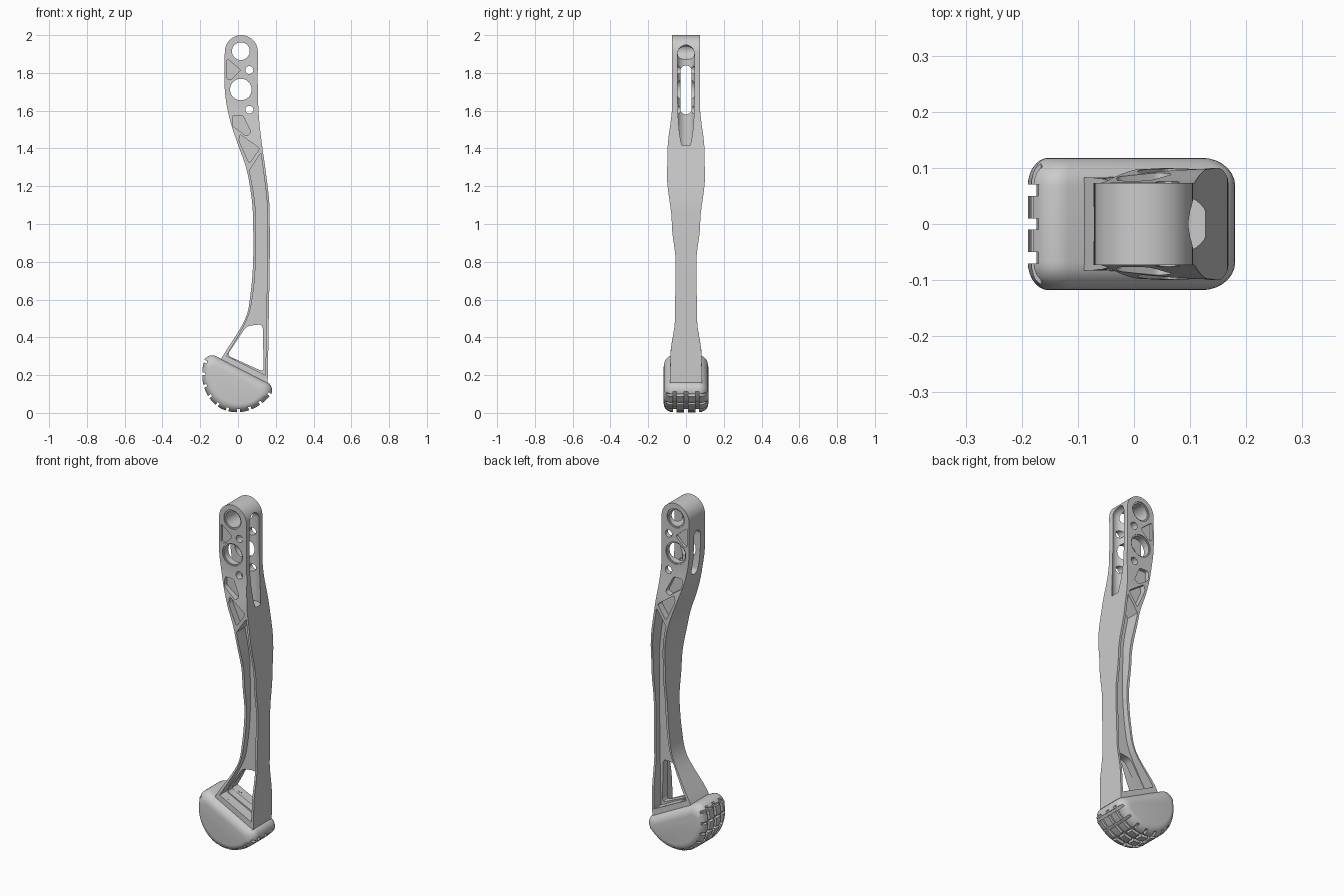
import bpy, bmesh
from math import sin, cos, pi, radians, atan2

if "Cube" in bpy.data.objects:
    bpy.data.objects.remove(bpy.data.objects["Cube"])


def loft(name, rings):
    """Solid skin through a list of equal-length rings, capped at both ends."""
    bm = bmesh.new()
    vs = [[bm.verts.new(p) for p in r] for r in rings]
    n = len(rings[0])
    for a, b in zip(vs, vs[1:]):
        for i in range(n):
            j = (i + 1) % n
            bm.faces.new((a[i], a[j], b[j], b[i]))
    bm.faces.new(vs[0])
    bm.faces.new(vs[-1])
    bmesh.ops.recalc_face_normals(bm, faces=bm.faces)
    me = bpy.data.meshes.new(name)
    bm.to_mesh(me)
    bm.free()
    ob = bpy.data.objects.new(name, me)
    bpy.context.collection.objects.link(ob)
    return ob


def prism(pts, y0, y1, name="cutter"):
    return loft(name, [[(x, y, z) for x, z in pts] for y in (y0, y1)])


def circle(x, z, r, n=40):
    return [(x + r * cos(2 * pi * i / n), z + r * sin(2 * pi * i / n)) for i in range(n)]


def rounded(pts, r):
    """Polygon with each corner replaced by a short curve."""
    out = []
    for i, p in enumerate(pts):
        ends = []
        for q in (pts[i - 1], pts[(i + 1) % len(pts)]):
            d = ((q[0] - p[0]) ** 2 + (q[1] - p[1]) ** 2) ** 0.5
            k = min(r / d, 0.45)
            ends.append([p[c] + (q[c] - p[c]) * k for c in (0, 1)])
        for s in range(5):
            t = s / 4
            out.append(tuple((1 - t) ** 2 * ends[0][c] + 2 * t * (1 - t) * p[c] + t * t * ends[1][c]
                             for c in (0, 1)))
    return out


def cut(ob, cutter):
    cutter.hide_render = True
    m = ob.modifiers.new("cut", 'BOOLEAN')
    m.operation, m.solver, m.object = 'DIFFERENCE', 'EXACT', cutter
    bpy.context.view_layer.objects.active = ob
    bpy.ops.object.modifier_apply(modifier=m.name)
    bpy.data.objects.remove(cutter)


def smooth(ob, angle=30):
    bpy.ops.object.select_all(action='DESELECT')
    ob.select_set(True)
    bpy.context.view_layer.objects.active = ob
    bpy.ops.object.shade_smooth_by_angle(angle=radians(angle))


def spline(keys, steps=5):
    """Catmull-Rom samples through tuples."""
    out = []
    for i in range(len(keys) - 1):
        a, b, c, d = (keys[max(0, min(len(keys) - 1, i + k))] for k in (-1, 0, 1, 2))
        for s in range(steps):
            t = s / steps
            out.append(tuple(q + .5 * t * (r - p + t * (2 * p - 5 * q + 4 * r - s_ + t * (3 * (q - r) + s_ - p)))
                             for p, q, r, s_ in zip(a, b, c, d)))
    return out + [keys[-1]]


WIDTH = [(.1, .085), (.3, .083), (.5, .058), (.8, .055), (1.0, .075), (1.25, .1),
         (1.38, .098), (1.64, .073), (2.1, .073)]


def half_width(z):
    for (z0, w0), (z1, w1) in zip(WIDTH, WIDTH[1:]):
        if z <= z1:
            t = (z - z0) / (z1 - z0)
            return w0 + (w1 - w0) * t * t * (3 - 2 * t)
    return WIDTH[-1][1]


# leg: rows of left x, left z, right x, right z from ankle to head
rows = spline([(-.095, .27, .155, .14), (-.075, .31, .158, .2), (.035, .49, .162, .45),
               (.065, .62, .165, .62), (.08, .8, .168, .8), (.08, 1.0, .168, 1.0),
               (.073, 1.13, .165, 1.12), (.045, 1.29, .148, 1.27), (0, 1.42, .127, 1.42),
               (-.045, 1.56, .112, 1.55), (-.07, 1.71, .105, 1.7), (-.07, 1.912, .105, 1.912)])
for i in range(1, 13):
    a = radians(min(i * 7.5, 88))
    rows.append((.0175 - .0875 * cos(a), 1.912 + .0875 * sin(a),
                 .0175 + .0875 * cos(a), 1.912 + .0875 * sin(a)))
leg = loft("leg", [[(xl, -half_width(zl), zl), (xr, -half_width(zr), zr),
                    (xr, half_width(zr), zr), (xl, half_width(zl), zl)]
                   for xl, zl, xr, zr in rows])

# long side channels and triangular pockets, mirrored front and back
channel = spline([(-.06, .302, .145, .2), (.045, .49, .15, .45), (.078, .62, .152, .62),
                  (.094, .8, .155, .8), (.094, 1.0, .155, 1.0), (.088, 1.13, .151, 1.14),
                  (.06, 1.285, .121, 1.375)])
pockets = [([(-.058, 1.875), (.015, 1.815), (-.035, 1.765), (-.058, 1.765)], .058),
           ([(-.03, 1.575), (.025, 1.575), (.07, 1.485), (.045, 1.465), (-.03, 1.52)], .057),
           ([(.01, 1.475), (.115, 1.4), (.06, 1.32), (.005, 1.44)], .06)]
for s in (-1, 1):
    cut(leg, loft("cutter", [[(xl, s * .022, zl), (xr, s * .022, zr), (xr, s * .2, zr), (xl, s * .2, zl)]
                             for xl, zl, xr, zr in channel]))
    for pts, depth in pockets:
        cut(leg, prism(rounded(pts, .012), s * depth, s * .2))
    for z, r in ((1.915, .055), (1.712, .064)):
        cut(leg, prism(circle(.015, z, r), s * .067, s * .2))

# cross holes and ankle window
for x, z, r in ((.015, 1.915, .047), (.015, 1.712, .057), (.06, 1.815, .021), (.06, 1.605, .021)):
    cut(leg, prism(circle(x, z, r), -.2, .2))
cut(leg, prism(rounded([(.131, .47), (.136, .217), (-.058, .305), (.045, .46)], .025), -.2, .2))

# narrow slot through the head, and the round-ended scoop on its right side
slot = [(.03 * cos(pi * i / 12), (1.81 if i <= 12 else 1.61) + .03 * sin(pi * i / 12)) for i in range(25)]
cut(leg, loft("cutter", [[(x, y, z) for y, z in slot] for x in (-.2, .2)]))
scoop = [(1.415, .05), (1.9, .05)] + [(1.9 + .05 * sin(a), .05 * cos(a)) for a in (.3, .6, .9, 1.2, 1.5)]
cut(leg, loft("cutter", [[(x, y, z) for x, y in circle(.083, 0, r, 32)] for z, r in scoop]))
smooth(leg)

# foot: rounded half disc, tilted; u runs along the flat top, n points down from it
T = radians(27)


def foot_pt(u, n):
    return (.019 + u * cos(T) - n * sin(T), .23 - u * sin(T) - n * cos(T))


A, B, C = .205, 1.14, .046
side = atan2(.045, .155)
half = [(.154 + C * cos(a), .045 + C * sin(a)) for a in [-pi / 2 + (pi / 2 + side) * i / 7 for i in range(7)]]
arc = [(A * cos(a) - .003, A * sin(a)) for a in [side + (pi / 2 - side) * i / 16 for i in range(16)]]
right = half + arc
profile = [(u, n * B) for u, n in right] + [(0, A * B)] + [(-u, n * B) for u, n in reversed(right)]
HN = A * B / 2
rings, R = [], .05
stations = [(-.118 + R - R * cos(a), R - R * sin(a)) for a in [pi / 2 * i / 7 for i in range(8)]]
stations += [(-y, d) for y, d in reversed(stations)]
for y, d in stations:
    ring = [foot_pt(u * (A - d) / A, HN + (n - HN) * (HN - d) / HN) for u, n in profile]
    rings.append([(x, y, z) for x, z in ring])
foot = loft("foot", rings)

# tread: three lengthwise grooves and ten crosswise grooves
angles = [radians(8 + 164 * i / 30) for i in range(31)]
band = [foot_pt((A - .018) * cos(a), (A * B - .018) * sin(a)) for a in angles]
band += [foot_pt(.28 * cos(a), .3 * sin(a)) for a in reversed(angles)]
for y in (-.06, 0, .06):
    cut(foot, prism(band, y - .01, y + .01))
for i in range(10):
    a = radians(13 + 154 * i / 9)
    c, s = cos(a), sin(a)
    box = [(r, w) for r, w in ((-.019, -.007), (.08, -.007), (.08, .007), (-.019, .007))]
    cut(foot, prism([foot_pt((A + r) * c - w * s, (A * B + r) * s + w * c) for r, w in box], -.2, .2))
smooth(foot, 35)

# small fixing studs between foot and leg
for i, (u, y) in enumerate([(u, y) for u in (-.06, .06) for y in (-.055, .055)]):
    stud = loft(f"stud_{i + 1}", [[(foot_pt(p, n)[0], q, foot_pt(p, n)[1]) for p, q in circle(u, y, .013, 20)]
                                  for n in (.01, -.03)])
    smooth(stud)
